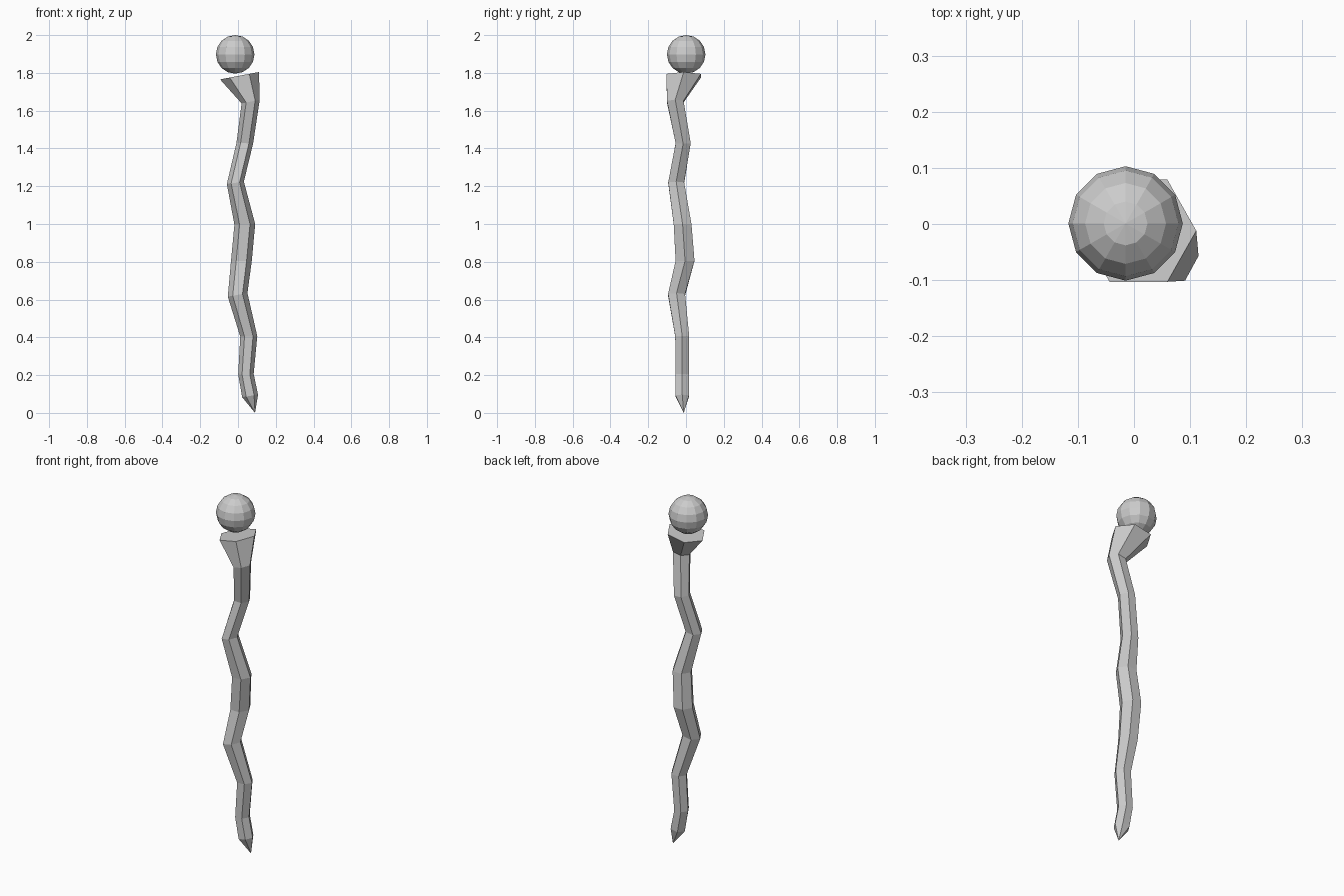
import bpy, bmesh, math

if "Cube" in bpy.data.objects:
    bpy.data.objects.remove(bpy.data.objects["Cube"])

# Staff stations: centre x, y, z, half width x, half width y, sideways slope
STATIONS = [
    (0.064, -0.020, 0.090, 0.042, 0.036, 0.16),
    (0.042, -0.020, 0.205, 0.041, 0.036, 0.03),
    (0.057, -0.020, 0.405, 0.045, 0.037, 0.03),
    (-0.002, -0.050, 0.625, 0.052, 0.045, 0.18),
    (0.018, -0.005, 0.805, 0.055, 0.050, 0.00),
    (0.036, -0.018, 0.998, 0.055, 0.047, 0.03),
    (-0.014, -0.052, 1.218, 0.045, 0.042, 0.14),
    (0.036, -0.015, 1.428, 0.044, 0.040, -0.05),
    (0.067, -0.057, 1.648, 0.048, 0.044, 0.20),
    (0.008, -0.012, 1.785, 0.103, 0.091, 0.19),   # flared cup rim
]
TIP = (0.090, -0.012, 0.0)


def add_object(name, bm):
    bmesh.ops.recalc_face_normals(bm, faces=bm.faces[:])
    mesh = bpy.data.meshes.new(name)
    bm.to_mesh(mesh)
    bm.free()
    obj = bpy.data.objects.new(name, mesh)
    bpy.context.collection.objects.link(obj)
    return obj


def hexagon(bm, x, y, z, rx, ry, slope):
    ring = []
    for i in range(6):
        a = i * math.pi / 3
        dx = rx * math.cos(a)
        dy = ry * math.sin(a) / math.sin(math.pi / 3)
        ring.append(bm.verts.new((x + dx, y + dy, z + slope * dx)))
    return ring


# Crooked six-sided staff with pointed foot and flared top
bm = bmesh.new()
rings = [hexagon(bm, *s) for s in STATIONS]
for lower, upper in zip(rings, rings[1:]):
    for i in range(6):
        j = (i + 1) % 6
        bm.faces.new((lower[i], lower[j], upper[j], upper[i]))
tip = bm.verts.new(TIP)
for i in range(6):
    bm.faces.new((rings[0][(i + 1) % 6], rings[0][i], tip))
bm.faces.new(rings[-1])
add_object("staff", bm)

# Faceted orb hovering on the cup
bm = bmesh.new()
bmesh.ops.create_uvsphere(bm, u_segments=12, v_segments=8, radius=0.102)
orb = add_object("orb", bm)
orb.location = (-0.015, 0.001, 1.898)
